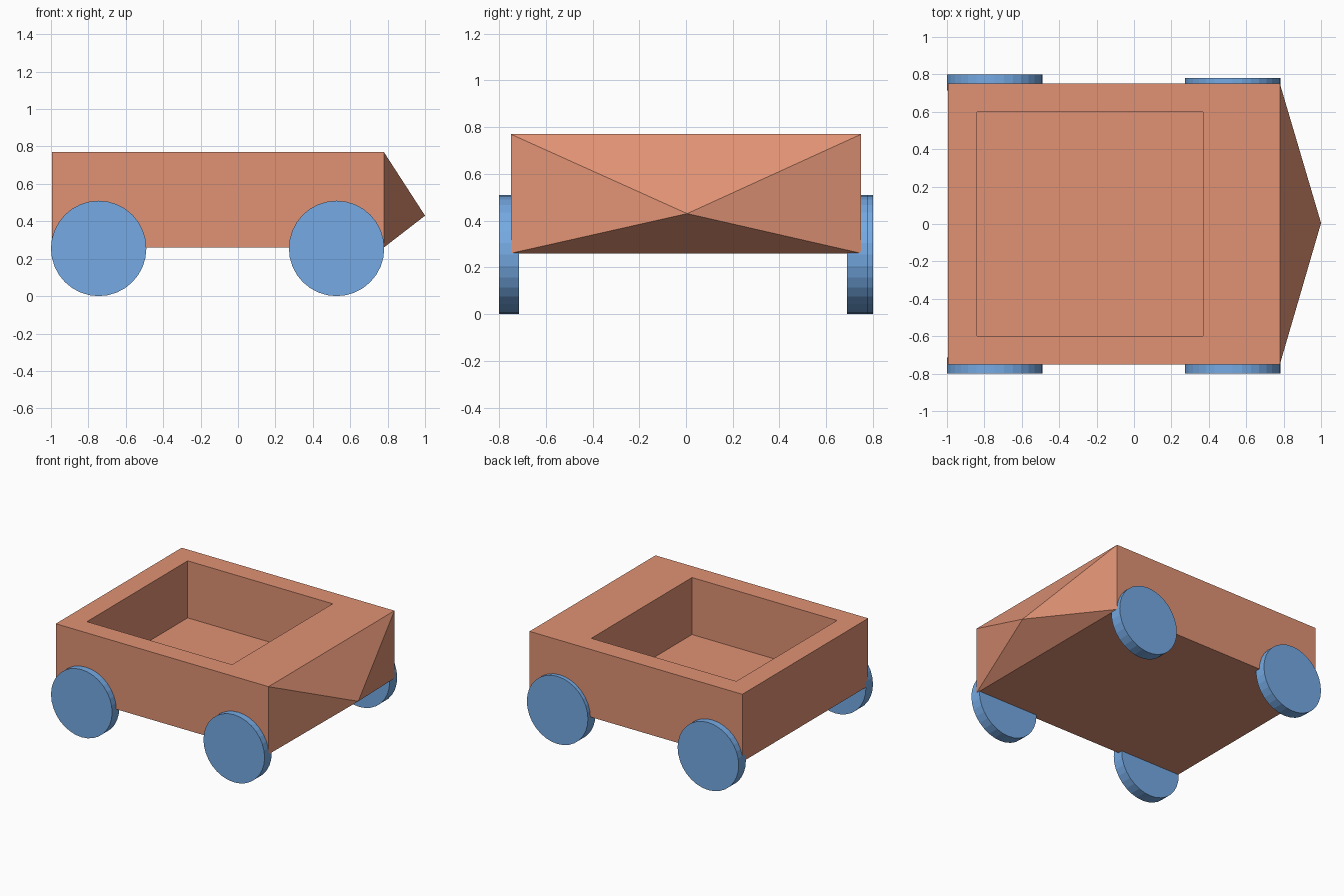
import bpy, bmesh, math
from mathutils import Vector

default = bpy.data.objects.get("Cube")
if default:
    bpy.data.objects.remove(default, do_unlink=True)


def make_material(name, rgb):
    mat = bpy.data.materials.new(name)
    mat.use_nodes = True
    color = (*rgb, 1.0)
    mat.diffuse_color = color
    mat.node_tree.nodes["Principled BSDF"].inputs["Base Color"].default_value = color
    return mat


def add_object(name, bm, mat):
    bmesh.ops.recalc_face_normals(bm, faces=bm.faces)
    mesh = bpy.data.meshes.new(name)
    bm.to_mesh(mesh)
    bm.free()
    mesh.materials.append(mat)
    obj = bpy.data.objects.new(name, mesh)
    bpy.context.collection.objects.link(obj)
    return obj


def face_towards(bm, direction):
    return max(bm.faces, key=lambda f: f.calc_center_median().dot(Vector(direction)))


terracotta = make_material("terracotta", (0.75, 0.29, 0.177))
blue = make_material("blue", (0.178, 0.40, 0.77))

# Cart body: a box with an open bed and a pointed nose
low, high = Vector((-0.995, -0.75, 0.26)), Vector((0.78, 0.75, 0.77))
bm = bmesh.new()
bmesh.ops.create_cube(bm, size=1)
bm.normal_update()
top = face_towards(bm, (0, 0, 1))
nose = face_towards(bm, (1, 0, 0))
for v in bm.verts:
    v.co = Vector([low[i] if v.co[i] < 0 else high[i] for i in range(3)])
bm.normal_update()

# Nose tip
tip = bmesh.ops.poke(bm, faces=[nose])["verts"][0]
tip.co = (1.0, 0.005, 0.43)

# Open bed
bmesh.ops.inset_region(bm, faces=[top], thickness=0.15)
middle = top.calc_center_median()
for v in top.verts:
    v.co.x = -0.84 if v.co.x < middle.x else 0.37
    v.co.y = math.copysign(0.6, v.co.y)
floor = bmesh.ops.extrude_discrete_faces(bm, faces=[top])["faces"][0]
for v in floor.verts:
    v.co.z = 0.34
add_object("cart_body", bm, terracotta)

# Wheels: name, axle x, outer y, inner y
WHEELS = [
    ("rear_right_wheel", -0.745, -0.80, -0.715),
    ("rear_left_wheel", -0.745, 0.80, 0.715),
    ("front_right_wheel", 0.527, -0.80, -0.715),
    ("front_left_wheel", 0.527, 0.78, 0.69),
]
RADIUS = 0.255
for name, x, outer, inner in WHEELS:
    bm = bmesh.new()
    bmesh.ops.create_cone(bm, cap_ends=True, segments=32, radius1=RADIUS,
                          radius2=RADIUS, depth=abs(outer - inner))
    wheel = add_object(name, bm, blue)
    wheel.rotation_euler.x = math.pi / 2
    wheel.location = (x, (outer + inner) / 2, RADIUS)
